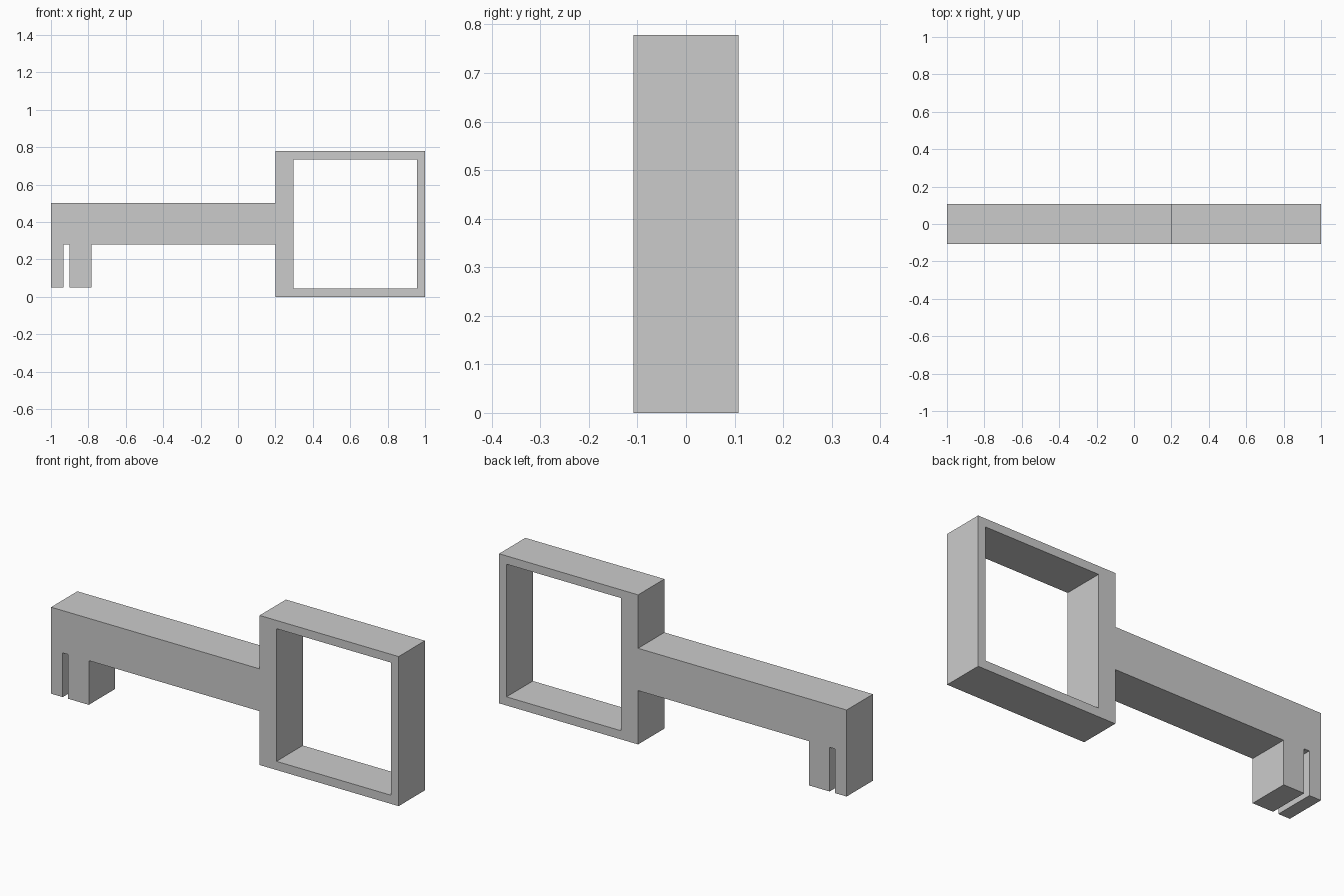
import bpy, bmesh, math
from mathutils import Matrix

if "Cube" in bpy.data.objects:
    bpy.data.objects.remove(bpy.data.objects["Cube"])

HALF_DEPTH = 0.108

# Side outline of shaft, two teeth and bow (x, z)
outline = [(-1, 0.5), (-1, 0.05), (-0.933, 0.05), (-0.933, 0.28),
           (-0.902, 0.28), (-0.902, 0.05), (-0.783, 0.05), (-0.783, 0.28),
           (0.2, 0.28), (0.2, 0), (1, 0), (1, 0.778), (0.2, 0.778), (0.2, 0.5)]
# Square opening in the bow
opening = [(0.297, 0.045), (0.297, 0.735), (0.957, 0.735), (0.957, 0.045)]


def add_loop(curve, points):
    spline = curve.splines.new('POLY')
    spline.points.add(len(points) - 1)
    for p, (x, z) in zip(spline.points, points):
        p.co = (x, z, 0, 1)
    spline.use_cyclic_u = True


# Filled profile with hole, extruded to full thickness
curve = bpy.data.curves.new("key_profile", 'CURVE')
curve.dimensions = '2D'
curve.fill_mode = 'BOTH'
curve.extrude = HALF_DEPTH
add_loop(curve, outline)
add_loop(curve, opening)
profile = bpy.data.objects.new("key_profile", curve)
bpy.context.collection.objects.link(profile)
bpy.context.view_layer.update()

# Convert to one clean solid standing upright
mesh = bpy.data.meshes.new_from_object(
    profile.evaluated_get(bpy.context.evaluated_depsgraph_get()))
bpy.data.objects.remove(profile)
bm = bmesh.new()
bm.from_mesh(mesh)
bmesh.ops.remove_doubles(bm, verts=bm.verts, dist=0.0005)
bmesh.ops.transform(bm, matrix=Matrix.Rotation(math.pi / 2, 4, 'X'), verts=bm.verts)
bmesh.ops.recalc_face_normals(bm, faces=bm.faces)
for f in bm.faces:
    f.smooth = False
bm.to_mesh(mesh)
bm.free()
mesh.name = "key"
key = bpy.data.objects.new("key", mesh)
bpy.context.collection.objects.link(key)
